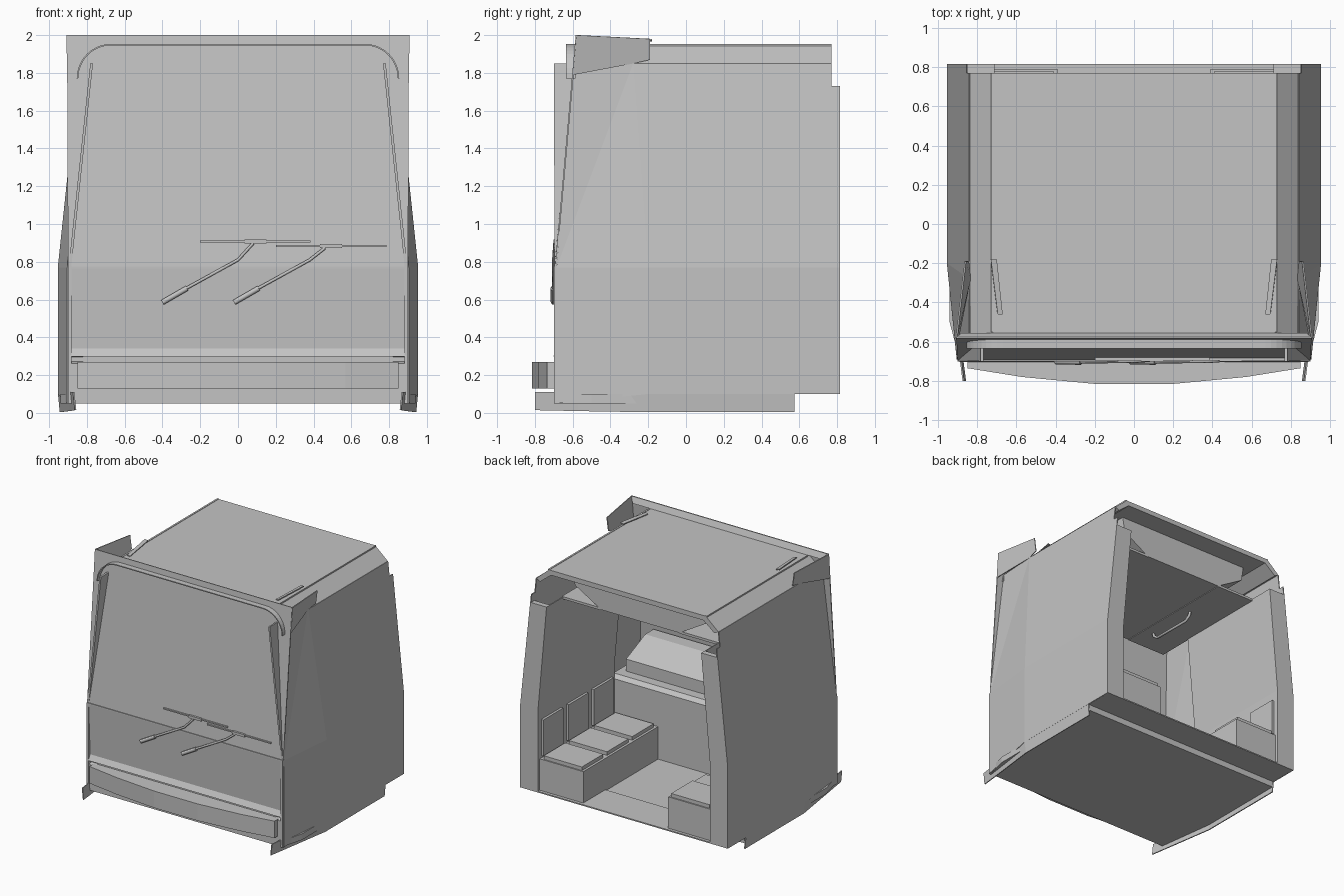
import bpy, bmesh, math
from mathutils import Vector

old = bpy.data.objects.get("Cube")
if old:
    bpy.data.objects.remove(old)

GREY = (0.55, 0.55, 0.55, 1)
mat = bpy.data.materials.new("plain grey")
mat.use_nodes = True
mat.diffuse_color = GREY
mat.node_tree.nodes["Principled BSDF"].inputs["Base Color"].default_value = GREY


def finish(name, bm, mirror=False, thick=0):
    bmesh.ops.remove_doubles(bm, verts=bm.verts, dist=0.0005)
    bmesh.ops.recalc_face_normals(bm, faces=bm.faces)
    me = bpy.data.meshes.new(name)
    bm.to_mesh(me)
    bm.free()
    me.materials.append(mat)
    ob = bpy.data.objects.new(name, me)
    bpy.context.scene.collection.objects.link(ob)
    if thick:
        mod = ob.modifiers.new("thickness", "SOLIDIFY")
        mod.thickness = thick
        mod.offset = 0
    if mirror:
        mod = ob.modifiers.new("mirror", "MIRROR")
        mod.use_mirror_merge = False
    return ob


def sheet(name, polys, mirror=False, thick=0.008):
    bm = bmesh.new()
    for poly in polys:
        bm.faces.new([bm.verts.new(p) for p in poly])
    return finish(name, bm, mirror, thick)


def prism(name, outline, axis, lo, hi, mirror=False):
    """Extrude a 2D outline along the axis, from lo to hi."""
    bm = bmesh.new()

    def place(p, d):
        q = list(p)
        q.insert("xyz".index(axis), d)
        return q
    face = bm.faces.new([bm.verts.new(place(p, lo)) for p in outline])
    res = bmesh.ops.extrude_face_region(bm, geom=[face])
    move = Vector(place((0, 0), hi - lo))
    new = [v for v in res["geom"] if isinstance(v, bmesh.types.BMVert)]
    bmesh.ops.translate(bm, vec=move, verts=new)
    return finish(name, bm, mirror)


def box(name, x0, x1, y0, y1, z0, z1, mirror=False):
    return prism(name, [(x0, y0), (x1, y0), (x1, y1), (x0, y1)], "z", z0, z1, mirror)


def both(half):
    """Close a half outline by reflecting it across x = 0."""
    return half + [(-x, v) for x, v in reversed(half)]


def rod(name, pts, radius, mirror=False):
    cu = bpy.data.curves.new(name, "CURVE")
    cu.dimensions = "3D"
    cu.bevel_depth = radius
    cu.bevel_resolution = 1
    cu.use_fill_caps = True
    sp = cu.splines.new("POLY")
    sp.points.add(len(pts) - 1)
    for point, p in zip(sp.points, pts):
        point.co = (*p, 1)
    cu.materials.append(mat)
    ob = bpy.data.objects.new(name, cu)
    bpy.context.scene.collection.objects.link(ob)
    if mirror:
        ob.modifiers.new("mirror", "MIRROR")


# Side walls: lower panel, leaning upper panel and tapered front corner
A, B, C, D = (0.9, -0.685, 0.77), (0.836, -0.28, 1.85), (0.95, -0.2, 0.77), (0.905, -0.58, 2)
E = (0.838, -0.595, 1.83)
low, low_front = (0.95, -0.2, 0.1), (0.9, -0.69, 0.05)
back_low, back_mid = (0.95, 0.815, 0.1), (0.95, 0.815, 0.77)
sheet("side_wall", [
    [low_front, low, C, A],
    [low, back_low, back_mid, C],
    [C, back_mid, (0.849, 0.815, 1.73), (0.849, 0.77, 1.73), (0.836, 0.77, 1.85), B],
    [A, C, B], [A, B, E]], True)
sheet("corner_fairing", [[(0.9, -0.598, 1.79), B, (0.845, -0.19, 1.87), (0.86, -0.19, 1.98), D]],
      True)
prism("rear_pillar", [(0.95, 0.1), (0.79, 0.1), (0.79, 0.77), (0.71, 1.66),
                      (0.855, 1.66), (0.95, 0.77)], "y", 0.77, 0.815, True)

# Inner lining, flush with the rear pillars
sheet("inner_lining", [
    [(0.794, -0.19, 0.1), (0.794, 0.78, 0.1), (0.794, 0.78, 0.77), (0.794, -0.19, 0.77)],
    [(0.794, -0.19, 0.77), (0.794, 0.78, 0.77), (0.714, 0.78, 1.66), (0.714, -0.19, 1.66)]], True)

# Roof shell, ceiling duct and side shelves
prism("roof", both([(0.836, 1.85), (0.72, 1.95)]) + both([(-0.8, 1.83), (-0.7, 1.91)]),
      "y", -0.58, 0.77)
prism("ceiling_duct", both([(0.62, 1.92), (0.6, 1.79), (0.36, 1.65)]), "y", -0.5, 0.6)
box("ceiling_shelf", 0.36, 0.72, -0.5, 0.6, 1.645, 1.665, True)
box("roof_seam", 0.715, 0.73, -0.55, 0.77, 1.94, 1.953, True)
sheet("roof_corner_strip", [[(0.67, -0.46, 1.955), (0.695, -0.46, 1.96),
                             (0.73, -0.18, 1.975), (0.7, -0.18, 1.97)]], True)

# Windscreen and its hood
sheet("windscreen", [[(-0.9, -0.69, 0.77), (0.9, -0.69, 0.77), D, (-0.905, -0.58, 2)]])
sheet("header_top", [[(-0.905, -0.58, 1.996), (0.905, -0.58, 1.996),
                      (0.88, -0.56, 1.95), (-0.88, -0.56, 1.95)]])
arc = [(0.67 + 0.18 * math.cos(t), 1.77 + 0.18 * math.sin(t))
       for t in [math.pi / 2 * i / 10 for i in range(11)]]
arc = both(arc)
sheet("windscreen_hood", [[(a, -0.635, b), (c, -0.635, d), (c, -0.585, d), (a, -0.585, b)]
                          for (a, b), (c, d) in zip(arc, arc[1:])])
sheet("windscreen_fin", [[(0.89, -0.695, 0.77), (0.775, -0.7, 1.85), (0.775, -0.595, 1.85)]],
      True, 0.014)

# Front panel with its lip and groove
profile = [(-0.695, 0.77), (-0.675, 0.34), (-0.7, 0.3), (-0.66, 0.3),
           (-0.66, 0.27), (-0.69, 0.26), (-0.69, 0.05)]
sheet("front_panel", [[(-0.89, *p), (0.89, *p), (0.89, *q), (-0.89, *q)]
                      for p, q in zip(profile, profile[1:])])
box("front_seam", -0.9, 0.9, -0.7, -0.685, 0.764, 0.774)
box("front_post", 0.882, 0.9, -0.7, -0.67, 0.05, 0.77, True)

# Curved bumper
prism("bumper", both([(0.85, -0.68), (0.85, -0.735), (0.57, -0.78), (0.2, -0.815)]),
      "z", 0.13, 0.27)

# Floor and skirts
prism("floor", both([(0.89, -0.69), (0.94, -0.5), (0.94, 0.575)]), "z", 0.05, 0.1)
box("floor_rear", -0.945, 0.945, 0.5, 0.815, 0.1, 0.11)
path = [(0.87, -0.8, 0.015), (0.9, -0.57, 0.01), (0.95, -0.2, 0.004), (0.95, 0.575, 0.004)]
sheet("side_skirt", [[(a, b, 0.11), (d, e, 0.11), (d - 0.01, e, f), (a - 0.01, b, c)]
                     for (a, b, c), (d, e, f) in zip(path, path[1:])], True)

# Driving desk with an instrument box on top
prism("desk", [(-0.19, 0.1), (-0.19, 0.66), (-0.22, 0.69), (-0.67, 0.69), (-0.67, 0.1)],
      "x", -0.82, 0.82)
prism("instrument_box", [(-0.3, 0.69), (-0.3, 0.79), (-0.55, 0.9), (-0.66, 0.9), (-0.66, 0.69)],
      "x", -0.76, 0.76)

# Benches: three places on one side, one on the other
for name, side, front, count in (("left", 1, -0.19, 3), ("right", -1, 0.3, 1)):
    box(name + "_bench", side * 0.39, side * 0.8, front, 0.79, 0.1, 0.37)
    for i in range(count):
        y = 0.5 - 0.33 * i
        box(f"{name}_cushion_{i + 1}", side * 0.41, side * 0.76, y, y + 0.28, 0.37, 0.4)
        box(f"{name}_backrest_{i + 1}", side * 0.77, side * 0.8, y + 0.01, y + 0.27, 0.39, 0.69)

# Ceiling handrails
rod("handrail", [(0.45, 0.15, 1.65), (0.45, 0.14, 1.62), (0.45, 0.1, 1.59),
                 (0.45, -0.25, 1.59), (0.45, -0.29, 1.62), (0.45, -0.3, 1.65)], 0.012, True)

# Wipers
for i, (x, z, left) in enumerate([(-0.4, 0.908, -0.2), (-0.02, 0.883, 0.2)]):
    n = i + 1
    rod(f"wiper_base_{n}", [(x, -0.7, 0.585), (x + 0.13, -0.702, 0.66)], 0.016)
    rod(f"wiper_arm_{n}", [(x + 0.1, -0.702, 0.645), (x + 0.4, -0.7, 0.81),
                           (x + 0.48, -0.694, z - 0.01)], 0.009)
    box(f"wiper_blade_{n}", left, left + 0.585, -0.695, -0.68, z - 0.005, z + 0.005)
    box(f"wiper_joint_{n}", left + 0.235, left + 0.35, -0.702, -0.685, z - 0.011, z + 0.011)
